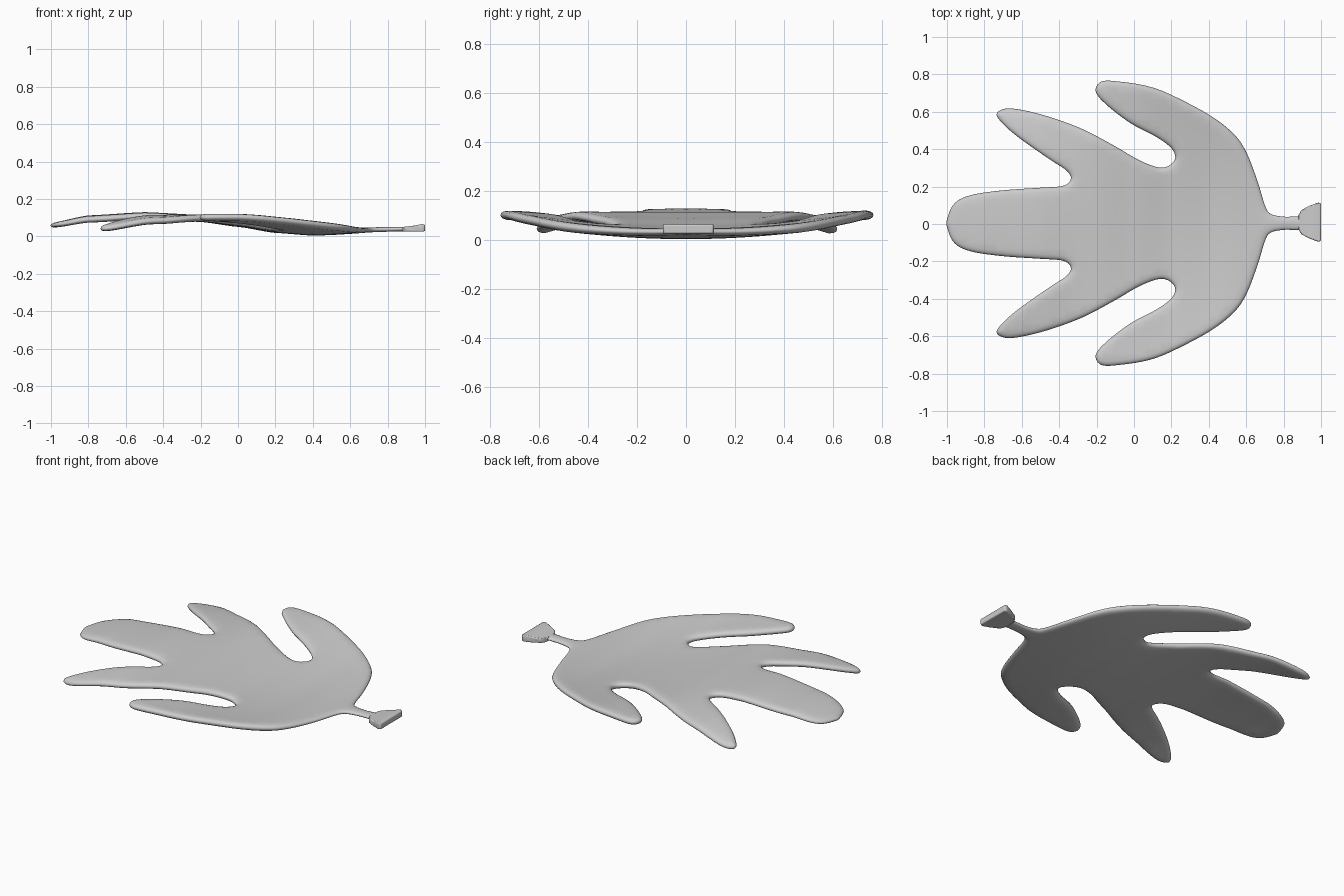
import bpy, bmesh, math
from mathutils import Vector, kdtree
from mathutils.geometry import delaunay_2d_cdt

if "Cube" in bpy.data.objects:
    bpy.data.objects.remove(bpy.data.objects["Cube"])

# Upper half of the leaf outline, from the stem round to the middle lobe tip
HALF = [(0.91, 0.035), (0.80, 0.039), (0.73, 0.055), (0.70, 0.10), (0.66, 0.23), (0.60, 0.385),
        (0.53, 0.485), (0.40, 0.585), (0.20, 0.69), (0.08, 0.735), (-0.05, 0.758),
        (-0.17, 0.763), (-0.205, 0.71), (-0.15, 0.64), (-0.02, 0.54), (0.12, 0.465),
        (0.20, 0.405), (0.22, 0.35), (0.18, 0.308), (0.12, 0.305), (0.02, 0.345),
        (-0.10, 0.415), (-0.27, 0.505), (-0.45, 0.572), (-0.60, 0.61), (-0.69, 0.616),
        (-0.735, 0.585), (-0.69, 0.525), (-0.60, 0.45), (-0.45, 0.345), (-0.36, 0.285),
        (-0.338, 0.24), (-0.38, 0.204), (-0.50, 0.194), (-0.70, 0.18), (-0.87, 0.155),
        (-0.96, 0.11), (-0.998, 0.03)]
MID_Y = 0.004
outline = [Vector(p) for p in HALF]
outline += [Vector((x, 2 * MID_Y - y)) for x, y in reversed(HALF)]


def closed_spline(pts, steps):
    out, n = [], len(pts)
    for i in range(n):
        a, b, c, d = (pts[(i + k) % n] for k in (-1, 0, 1, 2))
        for s in range(steps):
            t = s / steps
            out.append(0.5 * (2 * b + (c - a) * t + (2 * a - 5 * b + 4 * c - d) * t * t
                              + (3 * b - a - 3 * c + d) * t ** 3))
    return out


def lerp_table(table, x):
    for (x0, v0), (x1, v1) in zip(table, table[1:]):
        if x <= x1:
            t = max(0, (x - x0) / (x1 - x0))
            t = t * t * (3 - 2 * t) * 0.4 + t * 0.6
            return v0 + (v1 - v0) * t
    return table[-1][1]


# Centre height, sideways curl and half thickness along the leaf
HEIGHT = [(-1, .058), (-.8, .094), (-.5, .111), (-.2, .096), (0, .07), (.2, .038),
          (.4, .024), (.6, .03), (.75, .036), (1, .042)]
CURL = [(-.75, -.165), (-.4, -.08), (-.2, .01), (0, .06), (.2, .11), (.4, .13), (.6, .09), (.75, 0)]
THICK = [(-1, .014), (-.8, .018), (.5, .02), (.72, .013), (1, .012)]


def mid_z(x, y):
    return lerp_table(HEIGHT, x) + lerp_table(CURL, x) * y * y


def finish(name, bm):
    bmesh.ops.recalc_face_normals(bm, faces=bm.faces)
    me = bpy.data.meshes.new(name)
    bm.to_mesh(me)
    bm.free()
    ob = bpy.data.objects.new(name, me)
    bpy.context.collection.objects.link(ob)
    return ob


def build_leaf():
    fine = closed_spline(outline, 20)
    rim = fine[::4]
    tree = kdtree.KDTree(len(fine))
    for i, p in enumerate(fine):
        tree.insert((p.x, p.y, 0), i)
    tree.balance()

    def edge_dist(p):
        return tree.find((p.x, p.y, 0))[2]

    # Rim loop, inset loops for the rounded edge, and an interior grid
    pts, n = list(rim), len(rim)
    for inset in (0.004, 0.012, 0.025):
        for i in range(n):
            t = (rim[(i + 1) % n] - rim[i - 1]).normalized()
            p = rim[i] + Vector((-t.y, t.x)) * inset
            if edge_dist(p) > inset * 0.9:
                pts.append(p)
    step = 0.033
    for i in range(-31, 32):
        for j in range(-24, 25):
            p = Vector(((i + 0.5 * (j % 2)) * step, j * step))
            if edge_dist(p) > 0.036:
                pts.append(p)
    verts, _, faces, *_ = delaunay_2d_cdt(
        pts, [(i, (i + 1) % n) for i in range(n)], [], 1, 1e-5)

    # Top and bottom skins share the rim
    bm = bmesh.new()
    top, bot = {}, {}
    for i in {i for f in faces for i in f}:
        p = verts[i]
        d = edge_dist(p)
        z = mid_z(p.x, p.y)
        if d < 1e-4:
            top[i] = bot[i] = bm.verts.new((p.x, p.y, z))
            continue
        k = 1 - min(d / 0.035, 1)
        h = lerp_table(THICK, p.x) * math.sqrt(1 - k * k)
        top[i] = bm.verts.new((p.x, p.y, z + h))
        bot[i] = bm.verts.new((p.x, p.y, z - h))
    for f in faces:
        for skin, order in ((top, f), (bot, f[::-1])):
            vs = [skin[i] for i in order]
            if not bm.faces.get(vs):
                bm.faces.new(vs)
    for f in bm.faces:
        f.smooth = True
    return finish("leaf", bm)


def build_stem_end():
    # Flared wedge: (x, half width, low z, high z) for each section
    bm = bmesh.new()
    rings = []
    for x, w, lo, hi in [(.878, .035, .026, .05), (.895, .065, .025, .052),
                         (.94, .088, .025, .057), (.985, .105, .025, .066),
                         (1.0, .1, .028, .062)]:
        rings.append([bm.verts.new((x, 0.01 + sy * w, z))
                      for sy, z in ((-1, lo), (1, lo), (1, hi), (-1, hi))])
    for a, b in zip(rings, rings[1:]):
        for k in range(4):
            m = (k + 1) % 4
            bm.faces.new((a[k], a[m], b[m], b[k]))
    bm.faces.new(rings[0])
    bm.faces.new(rings[-1])
    ob = finish("stem_end", bm)
    bev = ob.modifiers.new("soft_edges", 'BEVEL')
    bev.width = 0.005
    bev.segments = 2
    bev.limit_method = 'ANGLE'
    bpy.context.view_layer.objects.active = ob
    ob.select_set(True)
    bpy.ops.object.shade_smooth_by_angle(angle=math.radians(40))


build_leaf()
build_stem_end()
